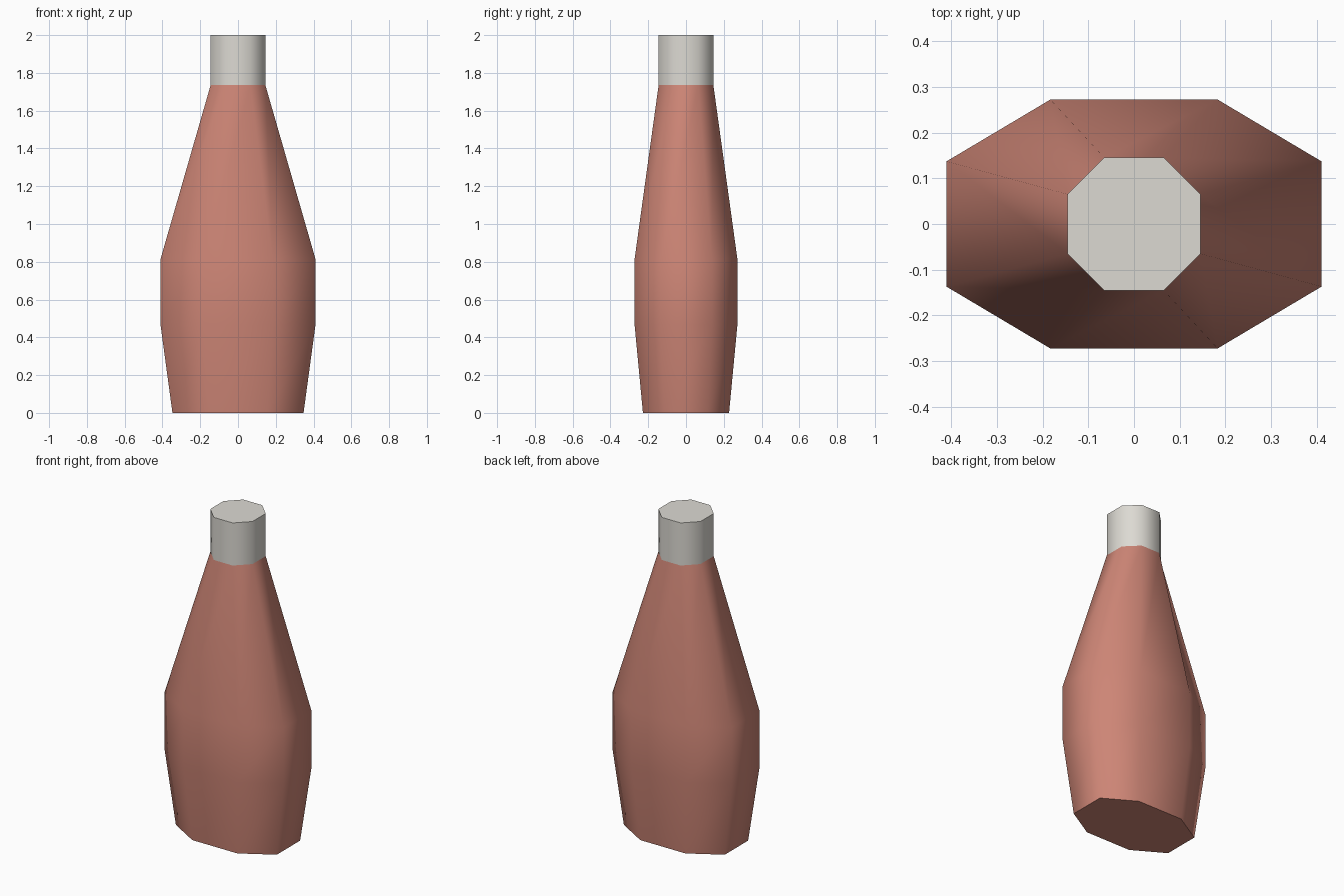
import bpy, bmesh, math

cube = bpy.data.objects.get("Cube")
if cube:
    bpy.data.objects.remove(cube, do_unlink=True)


def material(name, rgb):
    mat = bpy.data.materials.new(name)
    mat.use_nodes = True
    mat.diffuse_color = (*rgb, 1)
    mat.node_tree.nodes["Principled BSDF"].inputs["Base Color"].default_value = (*rgb, 1)
    return mat


def octagon(hx, hy, cx, cy):
    """Octagon with half sizes hx, hy and chamfer corners at cx, cy."""
    quarter = [(hx, cy), (cx, hy)]
    left = quarter + [(-x, y) for x, y in reversed(quarter)]
    return left + [(-x, -y) for x, y in left]


def loft(name, sections, mat):
    """Closed solid through octagonal sections, smooth sides and crisp ends."""
    bm = bmesh.new()
    rings = [[bm.verts.new((x, y, z)) for x, y in octagon(*size)] for z, *size in sections]
    for low, high in zip(rings, rings[1:]):
        for i in range(8):
            j = (i + 1) % 8
            bm.faces.new((low[i], low[j], high[j], high[i]))
    bm.faces.new(reversed(rings[0]))
    bm.faces.new(rings[-1])
    mesh = bpy.data.meshes.new(name)
    bm.to_mesh(mesh)
    bm.free()
    mesh.materials.append(mat)
    obj = bpy.data.objects.new(name, mesh)
    bpy.context.collection.objects.link(obj)
    bpy.ops.object.select_all(action='DESELECT')
    obj.select_set(True)
    bpy.context.view_layer.objects.active = obj
    bpy.ops.object.shade_smooth_by_angle(angle=math.radians(70))
    return obj


red = material("salmon red", (0.61, 0.235, 0.18))
white = material("warm white", (0.72, 0.70, 0.65))

# Bottle body: height, half width, half depth, chamfer corners
neck = (0.145, 0.145, 0.065, 0.065)
belly = (0.41, 0.272, 0.183, 0.137)
loft("bottle_body", [
    (0, 0.347, 0.228, 0.155, 0.115),
    (0.465, *belly),
    (0.815, *belly),
    (1.735, *neck),
], red)

# Cap
loft("bottle_cap", [(1.735, *neck), (2, *neck)], white)
